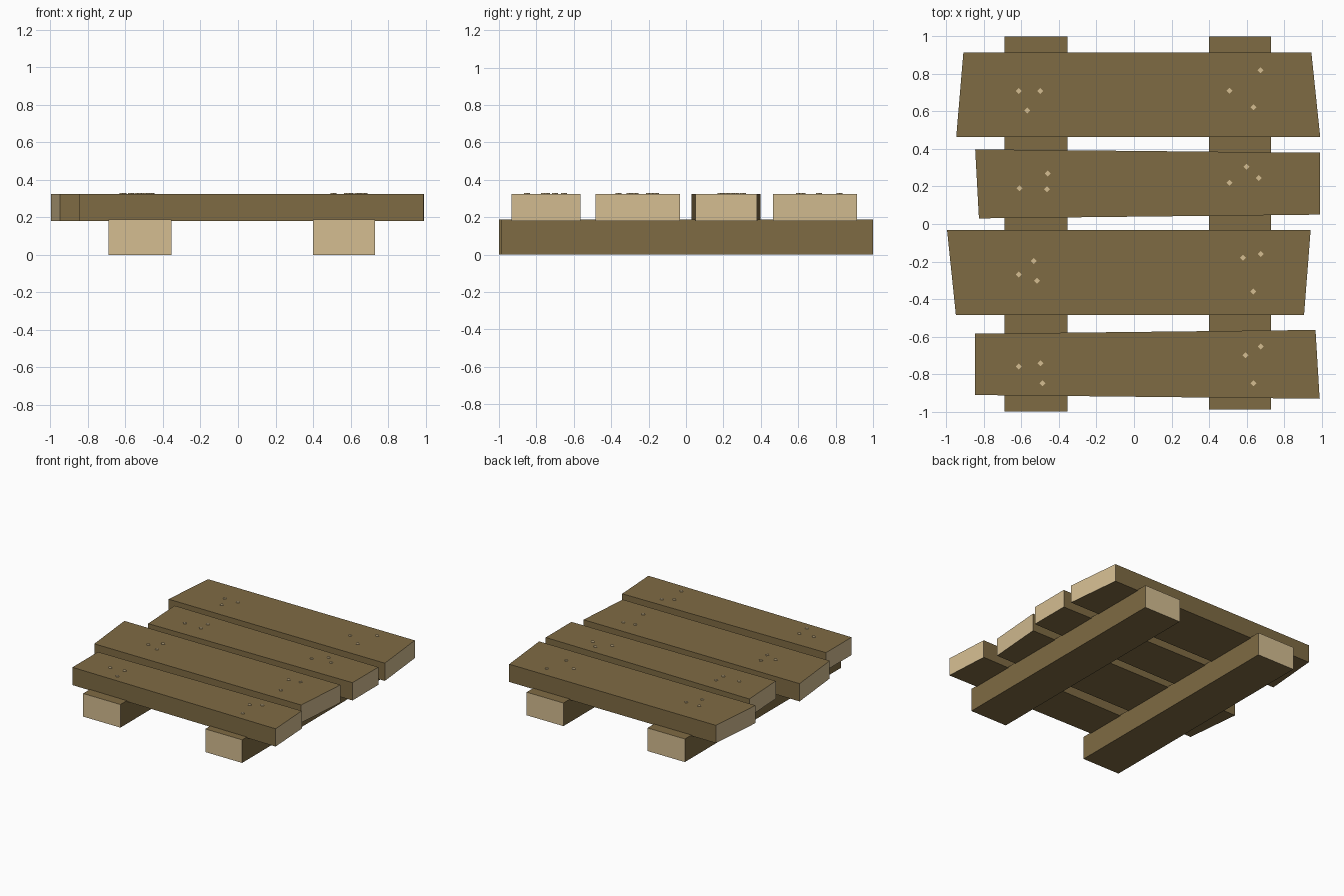
import bpy, bmesh

if "Cube" in bpy.data.objects:
    bpy.data.objects.remove(bpy.data.objects["Cube"])

def material(name, rgb):
    m = bpy.data.materials.new(name)
    m.diffuse_color = (*rgb, 1)
    m.use_nodes = True
    m.node_tree.nodes["Principled BSDF"].inputs["Base Color"].default_value = m.diffuse_color
    return m

BARK = material("brown_wood", (0.212, 0.147, 0.057))
CUT = material("pale_cut_wood", (0.66, 0.51, 0.285))

def board(name, outline, z0, z1, end_axis):
    """Extrude a four-cornered outline; end-grain faces get the pale colour."""
    bm = bmesh.new()
    face = bm.faces.new([bm.verts.new((x, y, z0)) for x, y in outline])
    top = bmesh.ops.extrude_face_region(bm, geom=[face])["geom"]
    bmesh.ops.translate(bm, vec=(0, 0, z1 - z0),
                        verts=[v for v in top if isinstance(v, bmesh.types.BMVert)])
    bmesh.ops.recalc_face_normals(bm, faces=bm.faces)
    for f in bm.faces:
        f.material_index = int(abs(f.normal[end_axis]) > 0.8)
    finish(name, bm, (BARK, CUT))

def finish(name, bm, mats):
    me = bpy.data.meshes.new(name)
    bm.to_mesh(me)
    bm.free()
    for m in mats:
        me.materials.append(m)
    ob = bpy.data.objects.new(name, me)
    bpy.context.collection.objects.link(ob)
    return ob

# Two support beams running front to back
for side, x0, x1, y0 in (("left", -0.69, -0.355, -1.0), ("right", 0.40, 0.73, -0.99)):
    board(side + "_beam", [(x0, y0), (x1, y0), (x1, 1.0), (x0, 1.0)], 0, 0.187, 1)

# Four uneven deck planks, front to back
PLANKS = [
    [(-0.847, -0.912), (0.99, -0.932), (0.968, -0.565), (-0.847, -0.585)],
    [(-0.95, -0.485), (0.907, -0.485), (0.942, -0.032), (-0.997, -0.032)],
    [(-0.827, 0.03), (0.993, 0.05), (0.993, 0.38), (-0.847, 0.398)],
    [(-0.948, 0.464), (0.993, 0.464), (0.946, 0.915), (-0.91, 0.915)],
]
for i, outline in enumerate(PLANKS):
    board(f"plank_{i + 1}", outline, 0.18, 0.324, 0)

# Nail heads: three per plank over each beam
NAILS = [
    [(-0.615, -0.76), (-0.498, -0.742), (-0.488, -0.85),
     (0.594, -0.70), (0.675, -0.653), (0.637, -0.85)],
    [(-0.615, -0.27), (-0.535, -0.197), (-0.517, -0.303),
     (0.58, -0.18), (0.675, -0.16), (0.637, -0.36)],
    [(-0.61, 0.19), (-0.46, 0.27), (-0.463, 0.185),
     (0.508, 0.22), (0.60, 0.305), (0.665, 0.245)],
    [(-0.615, 0.71), (-0.50, 0.71), (-0.57, 0.605),
     (0.51, 0.71), (0.675, 0.82), (0.637, 0.623)],
]
for i, spots in enumerate(NAILS):
    bm = bmesh.new()
    for x, y in spots:
        made = bmesh.ops.create_cone(bm, cap_ends=True, segments=4,
                                     radius1=0.016, radius2=0.016, depth=0.012)
        # square peg with corners pointing along x and y
        bmesh.ops.translate(bm, vec=(x, y, 0.323), verts=made["verts"])
    finish(f"nail_heads_{i + 1}", bm, (CUT,))
